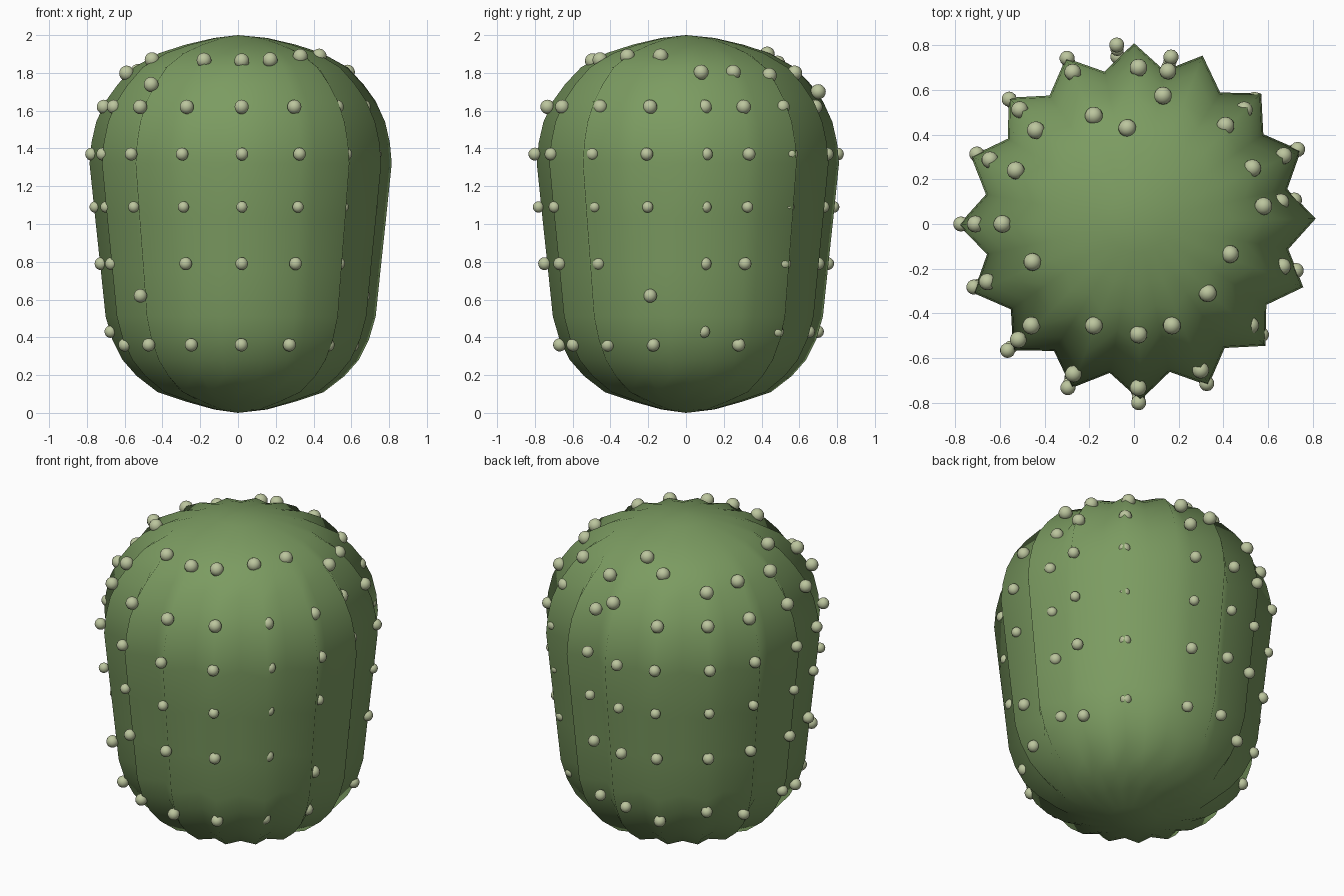
import bpy, bmesh
from math import sin, cos, pi, radians, atan2, hypot
from mathutils import Matrix

if "Cube" in bpy.data.objects:
    bpy.data.objects.remove(bpy.data.objects["Cube"])

RIBS = 16
CX, CY, TWIST = 0.014, 0.01, radians(1)
# rib crest profile: radius, height, valley depth ratio
PROFILE = [(0.14, 0.018, 0.96), (0.29, 0.06, 0.90), (0.44, 0.11, 0.87), (0.55, 0.195, 0.86),
           (0.625, 0.28, 0.86), (0.68, 0.39, 0.86), (0.715, 0.51, 0.86), (0.74, 0.75, 0.86),
           (0.77, 1.03, 0.86), (0.80, 1.32, 0.86), (0.79, 1.43, 0.86), (0.765, 1.54, 0.86),
           (0.715, 1.65, 0.86), (0.65, 1.74, 0.86), (0.565, 1.83, 0.87), (0.43, 1.905, 0.89),
           (0.29, 1.95, 0.92), (0.14, 1.985, 0.97)]


def material(name, color):
    m = bpy.data.materials.new(name)
    m.diffuse_color = (*color, 1)
    m.use_nodes = True
    m.node_tree.nodes["Principled BSDF"].inputs["Base Color"].default_value = m.diffuse_color
    return m


def finish(bm, name, mat):
    bmesh.ops.recalc_face_normals(bm, faces=bm.faces)
    for f in bm.faces:
        f.smooth = True
    me = bpy.data.meshes.new(name)
    bm.to_mesh(me)
    bm.free()
    me.materials.append(mat)
    ob = bpy.data.objects.new(name, me)
    bpy.context.collection.objects.link(ob)
    return ob


def lerp_profile(v, key, out, rows):
    for a, b in zip(rows, rows[1:]):
        lo, hi = sorted((a[key], b[key]))
        if lo <= v <= hi:
            return a[out] + (b[out] - a[out]) * (v - a[key]) / (b[key] - a[key])
    return rows[-1][out]


# ribbed cactus body
bm = bmesh.new()
n = RIBS * 2
rings = []
for r, z, ratio in PROFILE:
    ring = []
    for i in range(n):
        a = TWIST + 2 * pi * i / n
        rr = r * (ratio if i % 2 else 1)
        ring.append(bm.verts.new((CX + rr * cos(a), CY + rr * sin(a), z)))
    rings.append(ring)
for lo, hi in zip(rings, rings[1:]):
    for i in range(n):
        j = (i + 1) % n
        bm.faces.new((lo[i], lo[j], hi[j], hi[i]))
for ring, z in ((rings[0], 0), (rings[-1], 2)):
    pole = bm.verts.new((0, 0, z))
    for i in range(n):
        bm.faces.new((pole, ring[i], ring[(i + 1) % n]))
finish(bm, "cactus_body", material("cactus_green", (0.20, 0.33, 0.12)))

# areole bumps: one column per rib as (angle, radius at the widest row, lowest heights)
A, B = (0.36, 0.79), (0.43, 0.79)
COLUMNS = [(8.5, 0.735, B), (24.5, 0.815, A), (46, 0.785, B), (77.5, 0.775, B),
           (95.5, 0.815, B), (112, 0.81, A), (135, 0.80, B), (156, 0.78, A),
           (180, 0.785, B), (201.5, 0.78, A), (225, 0.81, (0.36, 0.62)), (248, 0.80, A),
           (271.5, 0.81, A), (294.5, 0.795, A), (319, 0.765, A), (344, 0.765, (0.36, 0.62))]
# topmost bump of each column, seen from above
CROWN = [(0.58, 0.08), (0.53, 0.25), (0.41, 0.44), (0.13, 0.575), (-0.03, 0.43), (-0.18, 0.485),
         (-0.44, 0.42), (-0.53, 0.24), (-0.59, 0), (-0.455, -0.17), (-0.46, -0.455),
         (-0.18, -0.455), (0.02, -0.495), (0.17, -0.455), (0.33, -0.31), (0.43, -0.135)]
SIZES = {0.36: 0.035, 0.43: 0.033, 0.62: 0.036, 0.79: 0.034, 1.09: 0.030,
         1.37: 0.034, 1.62: 0.038}

bm = bmesh.new()


def bump(x, y, z, r):
    bmesh.ops.create_uvsphere(bm, u_segments=14, v_segments=10, radius=r,
                              matrix=Matrix.Translation((x, y, z)))


for (deg, wide, low), (tx, ty) in zip(COLUMNS, CROWN):
    a = radians(deg)
    for z in (*low, 1.09, 1.37, 1.62):
        r = wide * lerp_profile(z, 1, 0, PROFILE) / 0.805
        if deg == 95.5 and z == 1.62:
            bump(0.02, 0.70, 1.70, 0.04)
        else:
            bump(r * cos(a), r * sin(a), z, SIZES[z])
    bump(tx, ty, lerp_profile(hypot(tx, ty), 0, 1, PROFILE[9:]) - 0.005, 0.04)
finish(bm, "areole_bumps", material("pale_green", (0.50, 0.56, 0.34)))
